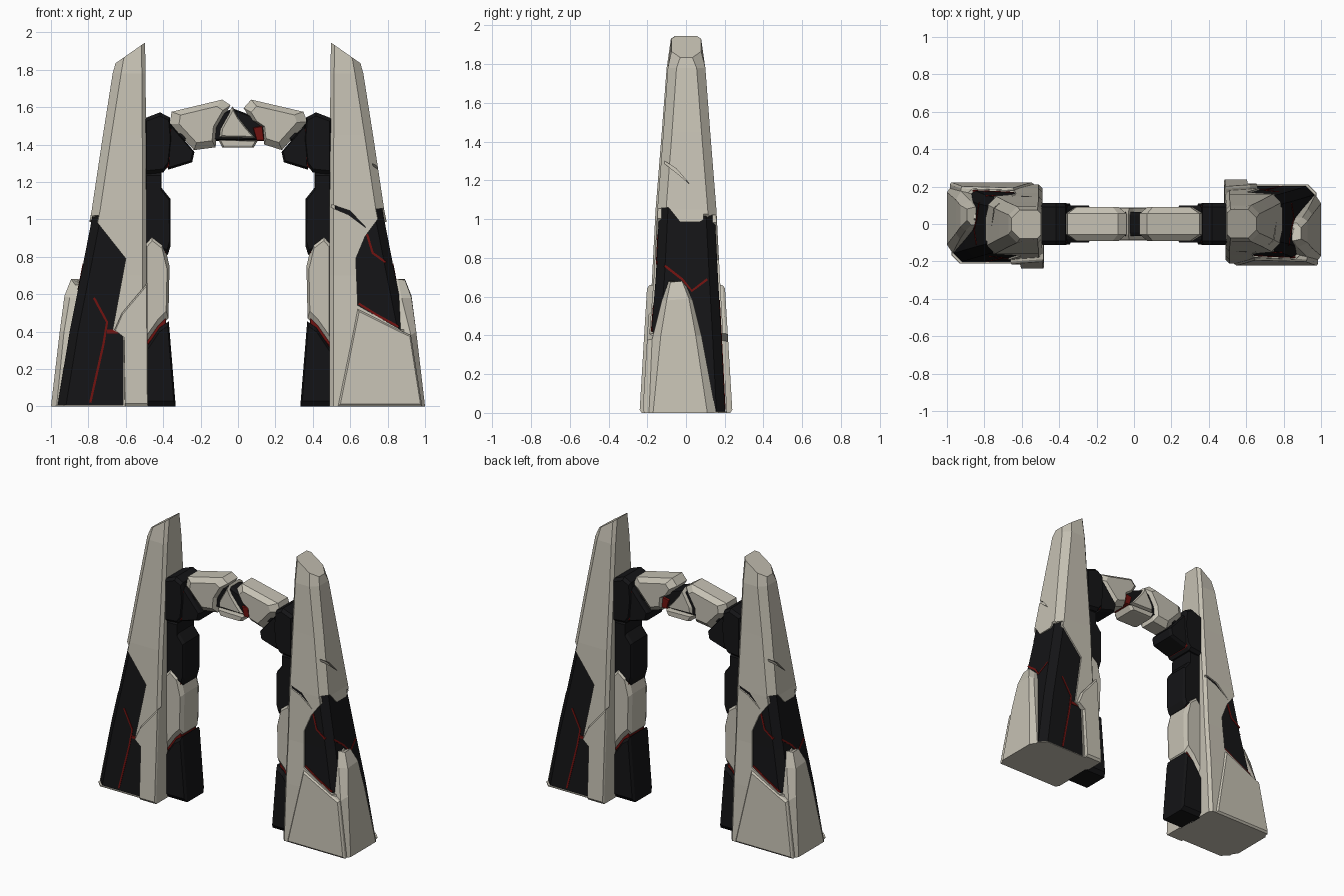
import bpy, bmesh, math
from mathutils import Vector

if "Cube" in bpy.data.objects:
    bpy.data.objects.remove(bpy.data.objects["Cube"])


def material(name, col):
    m = bpy.data.materials.new(name)
    m.diffuse_color = (*col, 1)
    m.use_nodes = True
    m.node_tree.nodes["Principled BSDF"].inputs["Base Color"].default_value = m.diffuse_color
    return m


STONE = material("pale stone", (0.56, 0.53, 0.45))
BLACK = material("black rock", (0.007, 0.007, 0.008))
RED = material("dark red glow", (0.16, 0.006, 0.005))


def loft(name, rings, mat=None):
    """Skin equal-length rings of 3D points and cap both ends."""
    bm = bmesh.new()
    vs = [[bm.verts.new(p) for p in r] for r in rings]
    n = len(vs[0])
    for a, b in zip(vs, vs[1:]):
        for i in range(n):
            j = (i + 1) % n
            bm.faces.new((a[i], a[j], b[j], b[i]))
    bm.faces.new(vs[0][::-1])
    bm.faces.new(vs[-1])
    bmesh.ops.recalc_face_normals(bm, faces=bm.faces)
    me = bpy.data.meshes.new(name)
    bm.to_mesh(me)
    bm.free()
    ob = bpy.data.objects.new(name, me)
    bpy.context.collection.objects.link(ob)
    if mat:
        me.materials.append(mat)
    return ob


def inset(poly, s):
    cx = sum(p[0] for p in poly) / len(poly)
    cz = sum(p[1] for p in poly) / len(poly)
    return [(cx + (x - cx) * s, cz + (z - cz) * s) for x, z in poly]


def block(name, poly, depth, mat, c=0.02, s=0.88):
    """Front profile (x, z) with chamfered front and back, centred on y = 0."""
    small = inset(poly, s)
    steps = [(small, -depth), (poly, c - depth), (poly, depth - c), (small, depth)]
    return loft(name, [[(x, y, z) for x, z in p] for p, y in steps], mat)


def slab(name, poly, y_in, y_out, mat, c=0.012, s=0.95):
    """Panel on the front or back; y_out is a function of height."""
    sg = 1 if y_in > 0 else -1
    return loft(name, [[(x, y_in, z) for x, z in poly],
                       [(x, y_out(z) - sg * c, z) for x, z in poly],
                       [(x, y_out(z), z) for x, z in inset(poly, s)]], mat)


# Pillar envelope: z, inner x, outer x, front y, back y
ENV = [(0, .49, .975, -.212, .212), (.4, .49, .91, -.19, .192),
       (.7, .49, .85, -.166, .175), (1.05, .49, .782, -.148, .157),
       (1.45, .492, .722, -.117, .125), (1.78, .494, .67, -.094, .1)]


def env(z):
    for a, b in zip(ENV, ENV[1:]):
        if z <= b[0]:
            t = (z - a[0]) / (b[0] - a[0])
            return [p + (q - p) * t for p, q in zip(a, b)]
    return ENV[-1]


def octagon(z, x0, x1, y0, y1, slope=0, d=0.0, ci=.02, co=.045):
    x0, x1, y0, y1 = x0 + d, x1 - d, y0 + d, y1 - d
    pts = [(x0 + ci, y0), (x1 - co, y0), (x1, y0 + co), (x1, y1 - co),
           (x1 - co, y1), (x0 + ci, y1), (x0, y1 - ci), (x0, y0 + ci)]
    return [(x, y, z - slope * (x - x0)) for x, y in pts]


pillar = []
shell = loft("stone_pillar", [octagon(*e) for e in ENV] +
             [octagon(1.945, .497, .655, -.075, .078, slope=.7)], STONE)
core = loft("black_core", [octagon(max(z, .003), *env(z)[1:], d=.01)
                           for z in (0, .4, .7, 1.05, 1.2)], BLACK)
pillar += [shell, core]

# Openings cut in the stone so the black core shows
B = .006
front = [(.80, 1.07), (.68, .91), (.63, .79), (.64, .54), (.87, .41), (1.1, .43), (1.1, 1.07)]
back = [(.615, B), (.615, .38), (.67, .41), (.60, .79), (.79, 1.03), (1.1, 1.03), (1.1, B)]
side = [(-.3, .41), (-.12, .41), (-.09, .66), (-.03, .675), (.02, .61), (.16, B), (.3, B),
        (.3, 1.03), (.13, 1.02), (.07, .985), (-.03, .985), (-.09, 1.06), (-.3, 1.04)]
crack = [(.47, 1.09), (.6, 1.045), (.69, .95), (.59, 1.025), (.47, 1.075)]
side_crack = [(-.11, 1.3), (-.05, 1.26), (.02, 1.18), (-.05, 1.24), (-.11, 1.285)]


def flat(poly, a, b):
    return [[(x, y, z) for x, z in poly] for y in (a, b)]


def slanted(poly, off):
    return [[(off - .21 * z, y, z) for y, z in poly], [(1.3, y, z) for y, z in poly]]


for rings in (flat(front, -.4, -.09), flat(back, .09, .4), slanted(side, .96),
              flat(crack, -.4, -.135), slanted(side_crack, .99)):
    cutter = loft("cutter", rings)
    cutter.hide_render = True
    mod = shell.modifiers.new("cut", 'BOOLEAN')
    mod.operation, mod.solver, mod.object = 'DIFFERENCE', 'EXACT', cutter
    bpy.context.view_layer.objects.active = shell
    bpy.ops.object.modifier_apply(modifier="cut")
    bpy.data.objects.remove(cutter)

# Raised stone slabs on the front, the back and the outer side
pillar.append(slab("lower_front_slab",
                   [(.535, 0), (.64, .52), (.87, .405), (.925, .38), (.985, 0)],
                   -.1, lambda z: -.224 + .06 * z, STONE))
pillar.append(slab("back_ridge",
                   [(.48, 0), (.605, 0), (.61, .37), (.66, .41), (.62, .5), (.485, .66)],
                   .1, lambda z: .24 - .06 * z, STONE))
pillar.append(loft("outer_shard", [
    [(.9, -.2, 0), (.975, -.205, 0), (1.0, -.17, 0), (1.0, .11, 0), (.97, .155, 0), (.9, .155, 0)],
    [(.87, -.17, .38), (.925, -.175, .38), (.953, -.13, .4), (.953, .05, .4), (.93, .08, .4), (.87, .08, .4)],
    [(.84, -.12, .58), (.875, -.125, .58), (.928, -.1, .58), (.928, .015, .59), (.9, .035, .58), (.84, .035, .58)],
    [(.83, -.085, .67), (.855, -.09, .68), (.893, -.08, .675), (.893, -.02, .68), (.87, .005, .65), (.83, .005, .65)],
], STONE))

# Inner strut stacked in segments, with red between them
pillar += [
    block("strut_foot", [(.333, 0), (.37, .455), (.42, .42), (.5, .3), (.5, 0)], .11, BLACK),
    block("strut_stone", [(.372, .47), (.366, .75), (.40, .89), (.465, .94), (.5, .9),
                          (.5, .31), (.43, .41)], .105, STONE, .03, .8),
    block("strut_upper", [(.375, .81), (.36, .86), (.362, 1.11), (.41, 1.17), (.41, 1.26),
                          (.5, 1.26), (.5, .85)], .095, BLACK),
    block("strut_glow", [(.385, .42), (.385, .86), (.41, .92), (.5, .94), (.5, .3)], .085, RED, .01, .95),
]

# Bracket and arm that carry the arch
pillar += [
    block("bracket", [(.5, 1.24), (.40, 1.25), (.37, 1.29), (.355, 1.43), (.365, 1.545),
                      (.417, 1.572), (.5, 1.54)], .112, BLACK),
    block("bracket_arm", [(.375, 1.265), (.245, 1.305), (.233, 1.36), (.36, 1.51), (.37, 1.45)],
          .1, BLACK),
    block("bracket_glow", [(.385, 1.27), (.355, 1.29), (.345, 1.45), (.365, 1.5), (.385, 1.5)],
          .098, RED, .008, .95),
]


# Thin glowing seams that lie on the black core
def seam(name, pts, surf, w=.006):
    rings = []
    for i, p in enumerate(pts):
        a, b = Vector(pts[max(i - 1, 0)]), Vector(pts[min(i + 1, len(pts) - 1)])
        t = (b - a).normalized() * w
        lo, hi = (p[0] - t.y, p[1] + t.x), (p[0] + t.y, p[1] - t.x)
        rings.append([surf(*lo, -.005), surf(*lo, .003), surf(*hi, .003), surf(*hi, -.005)])
    pillar.append(loft(name, rings, RED))


def on_front(x, z, d):
    return (x, env(z)[3] + .01 - d, z)


def on_back(x, z, d):
    return (x, env(z)[4] - .01 + d, z)


def on_side(y, z, d):
    return (env(z)[2] - .01 + d, y, z)


seam("front_seam", [(.69, .92), (.72, .82), (.79, .77)], on_front)
seam("front_edge_seam", [(.645, .55), (.74, .49), (.86, .425)], on_front)
seam("back_seam", [(.79, .02), (.72, .33), (.70, .45), (.77, .58)], on_back)
seam("back_branch_seam", [(.70, .4), (.64, .4)], on_back, .01)
seam("side_seam", [(-.11, .76), (-.02, .69), (.03, .63), (.11, .69)], on_side)

# Opposite pillar: the same parts turned half a circle
for ob in pillar:
    twin = ob.copy()
    twin.name = "left_" + ob.name
    ob.name = "right_" + ob.name
    twin.rotation_euler.z = math.pi
    bpy.context.collection.objects.link(twin)

# Broken arch of stones over a black core
block("arch_core", [(-.36, 1.42), (.36, 1.42), (.3, 1.53), (.06, 1.56), (-.02, 1.59), (-.3, 1.53)],
      .065, BLACK)
block("arch_stone_left", [(-.365, 1.51), (-.355, 1.575), (-.085, 1.64), (-.04, 1.61),
                          (-.11, 1.49), (-.12, 1.385), (-.235, 1.37)], .09, STONE, .035, .72)
block("arch_stone_middle", [(-.105, 1.435), (-.1, 1.48), (-.03, 1.605), (.0, 1.55), (.055, 1.48),
                            (.1, 1.43)], .085, STONE, .03, .8)
block("arch_keystone", [(-.105, 1.425), (-.085, 1.385), (.085, 1.385), (.105, 1.42)], .088, STONE)
block("arch_stone_right", [(.03, 1.595), (.07, 1.64), (.35, 1.575), (.37, 1.52), (.235, 1.37),
                           (.14, 1.40), (.13, 1.49), (.07, 1.53)], .09, STONE, .035, .72)
block("arch_glow", [(.08, 1.49), (.13, 1.5), (.14, 1.42), (.1, 1.42)], .075, RED, .01, .9)
